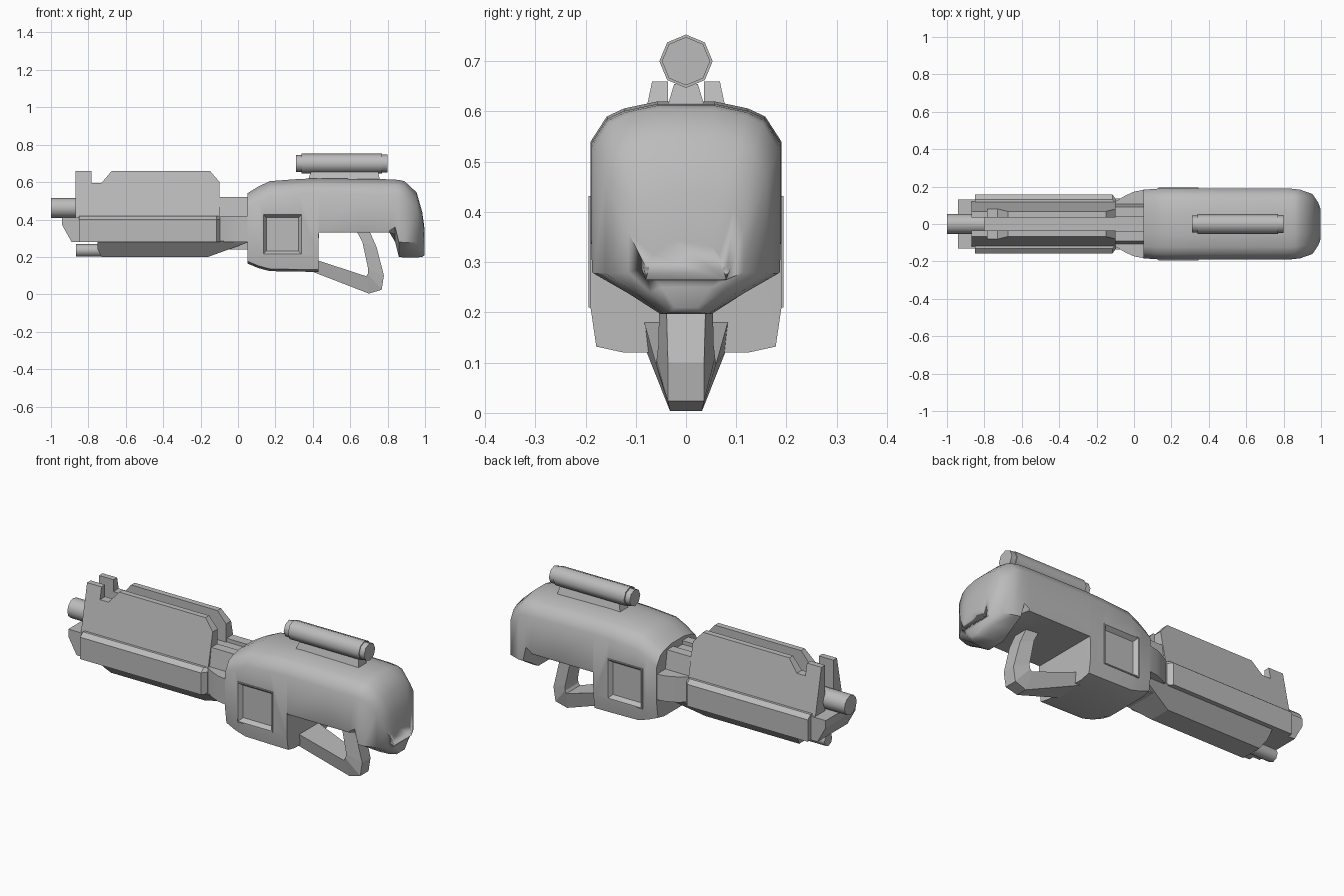
import bpy, bmesh, math
from mathutils import Vector

cube = bpy.data.objects.get("Cube")
if cube:
    bpy.data.objects.remove(cube, do_unlink=True)

grey = bpy.data.materials.new("plain grey")
grey.use_nodes = True
COLOUR = (0.5, 0.5, 0.5, 1)
grey.diffuse_color = COLOUR
grey.node_tree.nodes["Principled BSDF"].inputs["Base Color"].default_value = COLOUR


def finish(name, bm, smooth=0):
    """Turn a bmesh into a shaded, coloured object."""
    bmesh.ops.recalc_face_normals(bm, faces=bm.faces)
    mesh = bpy.data.meshes.new(name)
    bm.to_mesh(mesh)
    bm.free()
    mesh.materials.append(grey)
    ob = bpy.data.objects.new(name, mesh)
    bpy.context.collection.objects.link(ob)
    if smooth:
        bpy.ops.object.select_all(action="DESELECT")
        ob.select_set(True)
        bpy.context.view_layer.objects.active = ob
        bpy.ops.object.shade_smooth_by_angle(angle=math.radians(smooth))
    return ob


def loft(name, rings, smooth=0):
    """Skin a row of equal-sized rings and cap both ends."""
    bm = bmesh.new()
    rows = [[bm.verts.new(p) for p in ring] for ring in rings]
    n = len(rows[0])
    for a, b in zip(rows, rows[1:]):
        for i in range(n):
            j = (i + 1) % n
            bm.faces.new((a[i], a[j], b[j], b[i]))
    bm.faces.new(rows[0])
    bm.faces.new(rows[-1])
    return finish(name, bm, smooth)


def slab(name, profile, near, far):
    """Extrude an xz profile between two y positions, each a function of z."""
    return loft(name, [[(x, f(z), z) for x, z in profile] for f in (near, far)])


def symmetric(name, profile, half):
    return slab(name, profile, lambda z: -half(z), half)


def tube(name, z, stations, sides=8, smooth=50):
    """Round part along x from (x, radius) stations."""
    angles = [2 * math.pi * i / sides for i in range(sides)]
    return loft(name, [[(x, r * math.sin(a), z + r * math.cos(a)) for a in angles]
                       for x, r in stations], smooth)


def box(name, x0, x1, y0, y1, z0, z1):
    return slab(name, [(x0, z0), (x1, z0), (x1, z1), (x0, z1)],
                lambda z: y0, lambda z: y1)


# Underside shapes: (fraction of half width, height above the bottom)
FRONT = [(1, .09), (.94, .012), (.65, 0)]
FLAT = [(1, .01), (.98, 0), (.65, 0)]
REAR = [(1, .08), (.62, .04), (.28, 0)]


def section(x, w, top, bottom, under):
    half = [(.3 * w, top), (.65 * w, top - .014), (.83 * w, top - .03), (w, top - .08)]
    half += [(w * f, bottom + h) for f, h in under]
    return [(x, y, z) for y, z in half] + [(x, -y, z) for y, z in reversed(half)]


# Main housing with the front block, the raised middle and the rear lobe
body = loft("main_housing", [section(*s) for s in (
    (.05, .183, .54, .165, FRONT), (.11, .188, .577, .14, FRONT),
    (.17, .19, .605, .124, FRONT), (.33, .19, .617, .121, FRONT),
    (.43, .19, .62, .12, FRONT), (.432, .19, .62, .33, FLAT),
    (.66, .19, .617, .33, FLAT), (.81, .19, .615, .33, FLAT),
    (.84, .189, .613, .28, REAR), (.86, .187, .612, .2, REAR),
    (.89, .183, .605, .197, REAR), (.955, .16, .545, .197, REAR),
    (.985, .115, .44, .2, REAR), (.998, .08, .345, .21, REAR))], 40)

# Recessed side windows
for s, side in ((1, "left"), (-1, "right")):
    cutter = box("window_cutter_" + side, .135, .34, s * .15, s * .25, .215, .425)
    cutter.hide_render = True
    cutter.hide_viewport = True
    cutter.display_type = "WIRE"
    mod = body.modifiers.new("window_" + side, "BOOLEAN")
    mod.object = cutter
    mod.operation = "DIFFERENCE"
    mod.solver = "EXACT"

    bm = bmesh.new()
    loops = [(.0, .15), (.0, .194), (.006, .194), (.022, .172)]
    rows = [[bm.verts.new((x, s * y, z)) for x, z in (
        (.13 + d, .21 + d), (.345 - d, .21 + d),
        (.345 - d, .432 - d), (.13 + d, .432 - d))] for d, y in loops]
    for a, b in zip(rows, rows[1:]):
        for i in range(4):
            j = (i + 1) % 4
            bm.faces.new((a[i], a[j], b[j], b[i]))
    bm.faces.new(rows[-1])
    bm.faces.new(rows[0])
    finish("window_frame_" + side, bm)

# Hand guard loop: outer point, inner point, outer and inner half widths
guard = [((.40, .12), (.40, .19), .078, .086), ((.70, .004), (.685, .097), .032, .06),
         ((.768, .024), (.694, .11), .036, .058), ((.78, .1), (.696, .135), .036, .055),
         ((.742, .25), (.665, .28), .04, .052), ((.70, .345), (.63, .345), .042, .05)]
loft("hand_guard", [[(o[0], -a, o[1]), (o[0], a, o[1]), (i[0], b, i[1]), (i[0], -b, i[1])]
                    for o, i, a, b in guard])

# Scope tube on its mount
tube("scope", .7, [(.31, .046), (.34, .046), (.34, .053), (.77, .053), (.77, .048), (.8, .048)])
symmetric("scope_mount", [(.37, .6), (.76, .6), (.75, .655), (.39, .655)],
          lambda z: .034 - (z - .62) * .3)

# Barrel and the small lower tube
tube("barrel", .462, [(-1, .053), (-.8, .053)], 12)
tube("lower_tube", .235, [(-.865, .034), (-.7, .034)])

# Fore grip: wide side band with chamfered rear end
def band(x, w):
    half = [(.08, .42), (w - .025, .42), (w, .4), (w, .28)]
    return [(x, y, z) for y, z in half] + [(x, -y, z) for y, z in reversed(half)]


loft("grip_band", [band(-.85, .157), band(-.115, .157), band(-.095, .13)])

# Keel below the grip, and the stepped front jaw
symmetric("grip_keel", [(-.75, .285), (-.75, .24), (-.73, .2), (-.16, .2), (.06, .28), (.06, .285)],
          lambda z: .06 + (z - .2) * .9)
symmetric("front_jaw", [(-.94, .41), (-.94, .37), (-.89, .28), (-.8, .28), (-.8, .41)],
          lambda z: .13)

# Upper shrouds with sights, either side of a centre channel
shroud = [(-.87, .4), (-.87, .66), (-.782, .66), (-.782, .595), (-.73, .595),
          (-.675, .66), (-.15, .66), (-.098, .6), (-.098, .4)]
for s, side in ((1, "left"), (-1, "right")):
    slab("shroud_" + side, shroud, lambda z: s * .036, lambda z: s * (.122 - (z - .4) * .21))
    slab("neck_rail_" + side, [(-.12, .4), (.07, .4), (.07, .52), (-.12, .52)],
         lambda z: s * .04, lambda z: s * (.11 - (z - .4) * .15))
box("channel_floor", -.86, .07, -.045, .045, .38, .5)

# Neck joining the grip to the housing
box("neck_core", -.1, .07, -.085, .085, .24, .42)
loft("neck_flare", [[(x, -w, .28), (x, w, .28), (x, w, .42), (x, -w, .42)]
                    for x, w in ((-.1, .12), (-.05, .15), (0, .173), (.06, .184))], 40)
